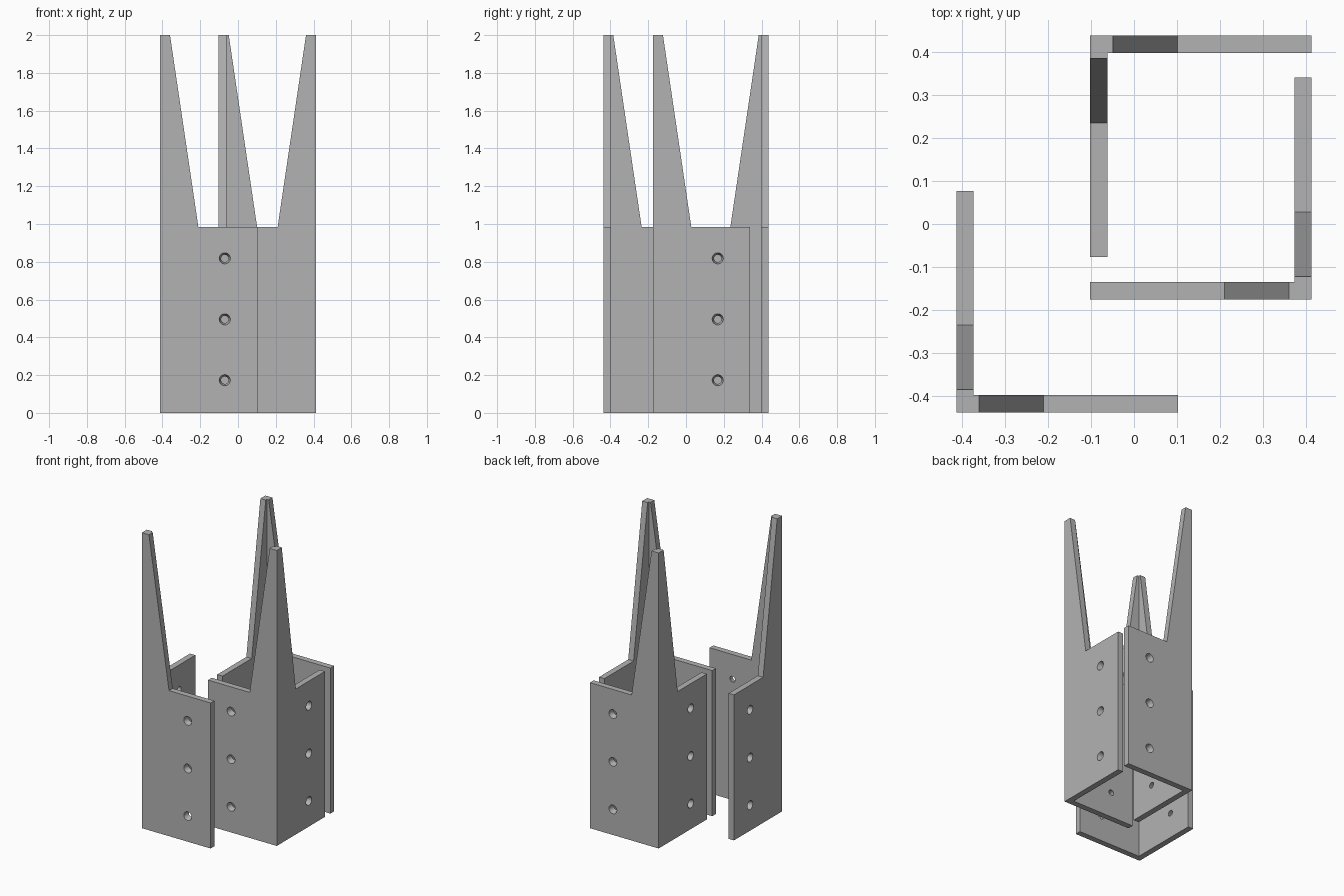
import bpy, bmesh
from math import radians, pi
from mathutils import Matrix, Vector

cube = bpy.data.objects.get("Cube")
if cube:
    bpy.data.objects.remove(cube)

ARM, THICK, HEIGHT = 0.515, 0.04, 2.0
SHOULDER, FOOT_U, TIP_U = 0.985, 0.203, 0.053   # tapered spike outline
HOLE_U, HOLE_Z = 0.343, (0.173, 0.495, 0.818)

steel = bpy.data.materials.new("grey_steel")
steel.use_nodes = True
grey = (0.45, 0.45, 0.45, 1)
steel.diffuse_color = grey
steel.node_tree.nodes["Principled BSDF"].inputs["Base Color"].default_value = grey


def prism(bm, points, direction):
    """Extrude a closed outline along a direction."""
    face = bm.faces.new([bm.verts.new(p) for p in points])
    result = bmesh.ops.extrude_face_region(bm, geom=[face])
    verts = [v for v in result["geom"] if isinstance(v, bmesh.types.BMVert)]
    bmesh.ops.translate(bm, verts=verts, vec=direction)


def make_object(name, bm):
    bmesh.ops.recalc_face_normals(bm, faces=bm.faces)
    mesh = bpy.data.meshes.new(name)
    bm.to_mesh(mesh)
    bm.free()
    obj = bpy.data.objects.new(name, mesh)
    bpy.context.collection.objects.link(obj)
    return obj


# Full-height angle section, outer corner at the origin
bm = bmesh.new()
section = [(0, 0), (ARM, 0), (ARM, THICK), (THICK, THICK), (THICK, ARM), (0, ARM)]
prism(bm, [(x, y, 0) for x, y in section], Vector((0, 0, HEIGHT)))
blank = make_object("angle_blank", bm)

# Cutter: a sloped wedge and three countersunk holes for each arm
bm = bmesh.new()
top = HEIGHT + 0.03
top_u = TIP_U - (FOOT_U - TIP_U) / (HEIGHT - SHOULDER) * (top - HEIGHT)
outline = [(FOOT_U, SHOULDER), (ARM + 0.1, SHOULDER), (ARM + 0.1, top), (top_u, top)]
prism(bm, [(u, -0.1, z) for u, z in outline], Vector((0, 0.145, 0)))
prism(bm, [(-0.1, u, z) for u, z in outline], Vector((0.145, 0, 0)))
for z in HOLE_Z:
    for centre, turn in (
        ((HOLE_U, THICK / 2, z), Matrix.Rotation(-pi / 2, 4, "X")),
        ((THICK / 2, HOLE_U, z), Matrix.Rotation(pi / 2, 4, "Y")),
    ):
        bmesh.ops.create_cone(bm, cap_ends=True, segments=24, radius1=0.03,
                              radius2=0.019, depth=THICK + 0.004,
                              matrix=Matrix.Translation(centre) @ turn)
cutter = make_object("cutter", bm)
cutter.hide_render = True

cut = blank.modifiers.new("cut", "BOOLEAN")
cut.operation, cut.solver, cut.object = "DIFFERENCE", "EXACT", cutter
bpy.context.view_layer.update()
mesh = bpy.data.meshes.new_from_object(
    blank.evaluated_get(bpy.context.evaluated_depsgraph_get()))
mesh.name = "spiked_bracket"
mesh.materials.clear()
mesh.materials.append(steel)
bpy.data.objects.remove(blank)
bpy.data.objects.remove(cutter)

# Three brackets placed by corner position and turn
for name, corner, angle in (
    ("front_right_bracket", (-0.413, -0.438, 0), 0),
    ("left_bracket", (0.413, -0.175, 0), 90),
    ("rear_bracket", (-0.102, 0.438, 0), -90),
):
    obj = bpy.data.objects.new(name, mesh.copy())
    bpy.context.collection.objects.link(obj)
    obj.location = corner
    obj.rotation_euler.z = radians(angle)
    bpy.ops.object.select_all(action="DESELECT")
    obj.select_set(True)
    bpy.context.view_layer.objects.active = obj
    bpy.ops.object.shade_smooth_by_angle(angle=radians(30))
